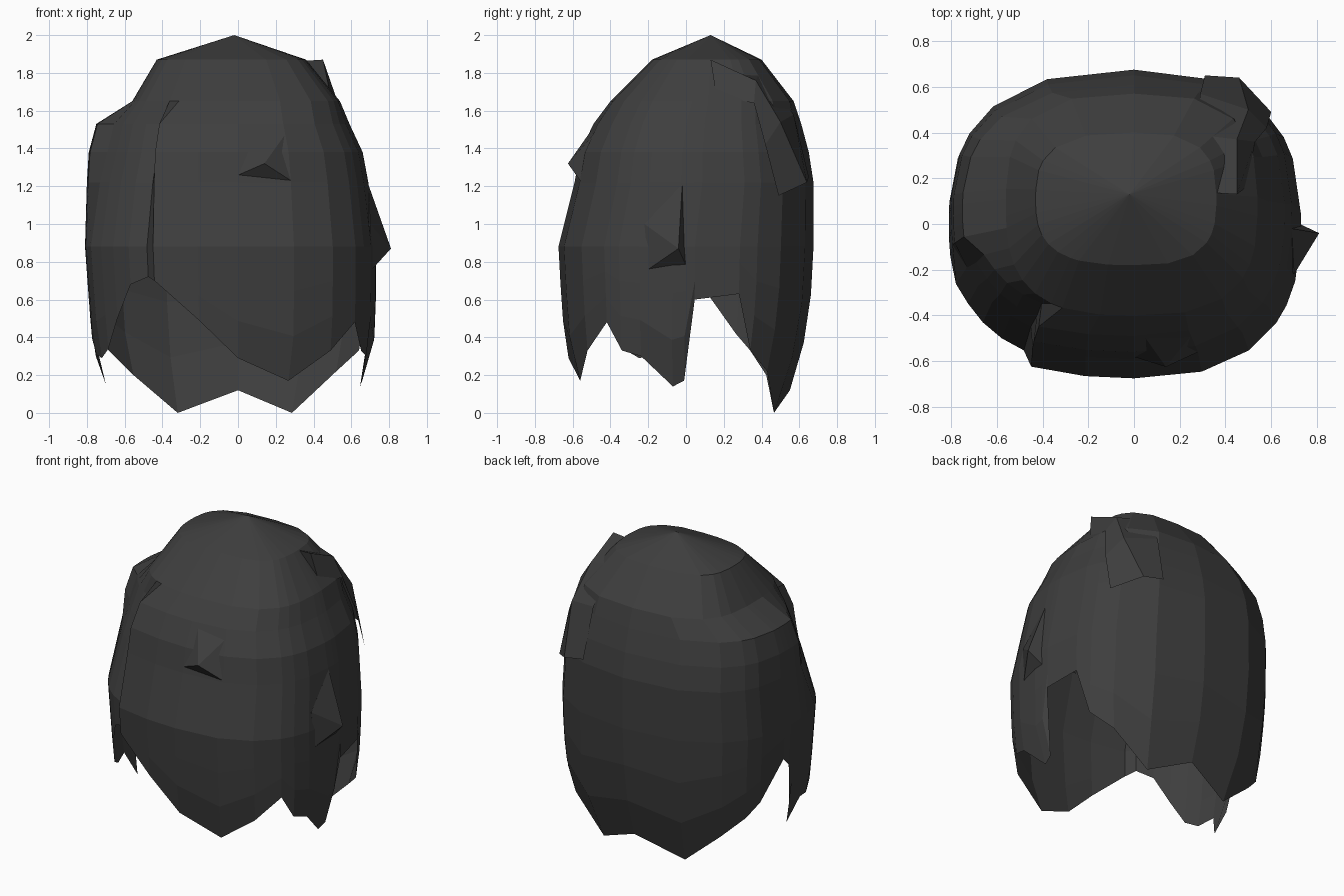
import bpy, bmesh, math

if "Cube" in bpy.data.objects:
    bpy.data.objects.remove(bpy.data.objects["Cube"])

mat = bpy.data.materials.new("charcoal hair")
mat.diffuse_color = (0.048, 0.048, 0.048, 1)
mat.use_nodes = True
mat.node_tree.nodes["Principled BSDF"].inputs["Base Color"].default_value = mat.diffuse_color


def make_object(name, verts, faces=(), hull=False):
    mesh = bpy.data.meshes.new(name)
    mesh.from_pydata(verts, [], faces)
    bm = bmesh.new()
    bm.from_mesh(mesh)
    if hull:
        bmesh.ops.convex_hull(bm, input=bm.verts)
    bmesh.ops.recalc_face_normals(bm, faces=bm.faces)
    bm.to_mesh(mesh)
    bm.free()
    mesh.materials.append(mat)
    obj = bpy.data.objects.new(name, mesh)
    bpy.context.collection.objects.link(obj)
    return obj


# Head sections: height, left width, right width, front y, back y
SECTIONS = [
    (1.87, .43, .36, -.18, .40),
    (1.65, .56, .54, -.40, .57),
    (1.53, .75, .59, -.49, .61),
    (1.38, .79, .66, -.56, .65),
    (1.22, .80, .69, -.59, .675),
    (0.88, .81, .73, -.675, .675),
    (0.60, .79, .73, -.66, .66),
    (0.35, .77, .72, -.64, .62),
    (0.12, .69, .64, -.57, .55),
    (0.00, .67, .60, -.54, .50),
]

# Hair columns: angle, hem height, radial scale
COLUMNS = [
    (-90, .29, 1), (-67, .17, 1), (-50, .33, 1), (-37, .48, 1),
    (-30, .33, 1), (-21, .30, 1), (-6, .14, 1), (0, .17, 1),
    (4, .60, 1), (24, .63, 1), (32, .33, 1), (44, .22, 1),
    (63, 0, 1), (90, .12, 1), (117, 0, 1), (136, .20, 1),
    (148, .33, 1), (156, .42, 1), (172, .66, 1), (177, .60, 1),
    (181, .30, 1), (186, .15, 1), (192, .31, 1), (202, .29, 1), (210, .34, .98),
    (218, .50, .97), (226, .68, .96), (234, .72, .95), (239, .70, 1.02), (255, .49, 1),
]


def section_at(z):
    for a, b in zip(SECTIONS, SECTIONS[1:]):
        if z >= b[0]:
            t = (a[0] - z) / (a[0] - b[0])
            return [p + (q - p) * t for p, q in zip(a, b)]
    return SECTIONS[-1]


def shell_point(angle, z, k=1):
    _, left, right, front, back = section_at(z)
    # The recessed front-left panel fades out at the crown
    if z > 1.6:
        k = 1
    elif 195 < angle < 236 and z > 1.1:
        k -= .05 if z < 1.3 else .09
    n = 2.9 if z > 1.6 else 2.5
    c, s = math.cos(math.radians(angle)), math.sin(math.radians(angle))
    r = k * (abs(c) ** n + abs(s) ** n) ** (-1 / n)
    return (c * r * (right if c > 0 else left),
            (front + back) / 2 + s * r * (back - front) / 2, z)


# Main hair shell with jagged hem and open underside
n = len(COLUMNS)
upper = [s[0] for s in SECTIONS[:6]]
verts, faces = [], []
rows = len(upper) + 3
for row in range(rows):
    for angle, hem, k in COLUMNS:
        if row < len(upper):
            z = upper[row]
        else:
            z = .88 + (hem - .88) * (row - len(upper) + 1) / 3
        verts.append(shell_point(angle, z, k))
for row in range(rows - 1):
    for i in range(n):
        j = (i + 1) % n
        faces.append((row * n + i, row * n + j, (row + 1) * n + j, (row + 1) * n + i))
verts.append((-.02, .13, 2))
faces += [(len(verts) - 1, (i + 1) % n, i) for i in range(n)]
make_object("hair_shell", verts, faces)

# Raised locks that merge into the shell
LOCKS = {
    "front_lock": [(.14, -.625, 1.32), (-.02, -.575, 1.25), (.28, -.56, 1.23),
                   (-.02, -.40, 1.64), (.29, -.44, 1.53)],
    "side_spike": [(.81, -.04, .87), (.69, -.02, 1.21), (.70, -.22, 1.0),
                   (.71, -.2, .76), (.725, 0, .78), (.6, -.1, .9)],
}
for name, points in LOCKS.items():
    make_object(name, points, hull=True)

# Swept strand down the rear right of the crown: inner edge, ridge, outer edge
STRAND = [
    [(.29, .14, 1.86), (.45, .13, 1.87), (.49, .16, 1.68)],
    [(.28, .39, 1.80), (.45, .37, 1.76), (.53, .36, 1.64)],
    [(.29, .57, 1.58), (.50, .50, 1.54), (.58, .42, 1.42)],
    [(.31, .65, 1.25), (.46, .64, 1.22), (.60, .49, 1.15)],
]
points = [p for row in STRAND for p in row]
strips = [(r * 3 + c, r * 3 + c + 1, r * 3 + c + 4, r * 3 + c + 3)
          for r in range(3) for c in range(2)]
make_object("crown_strand", points, strips + [(0, 1, 2)])
